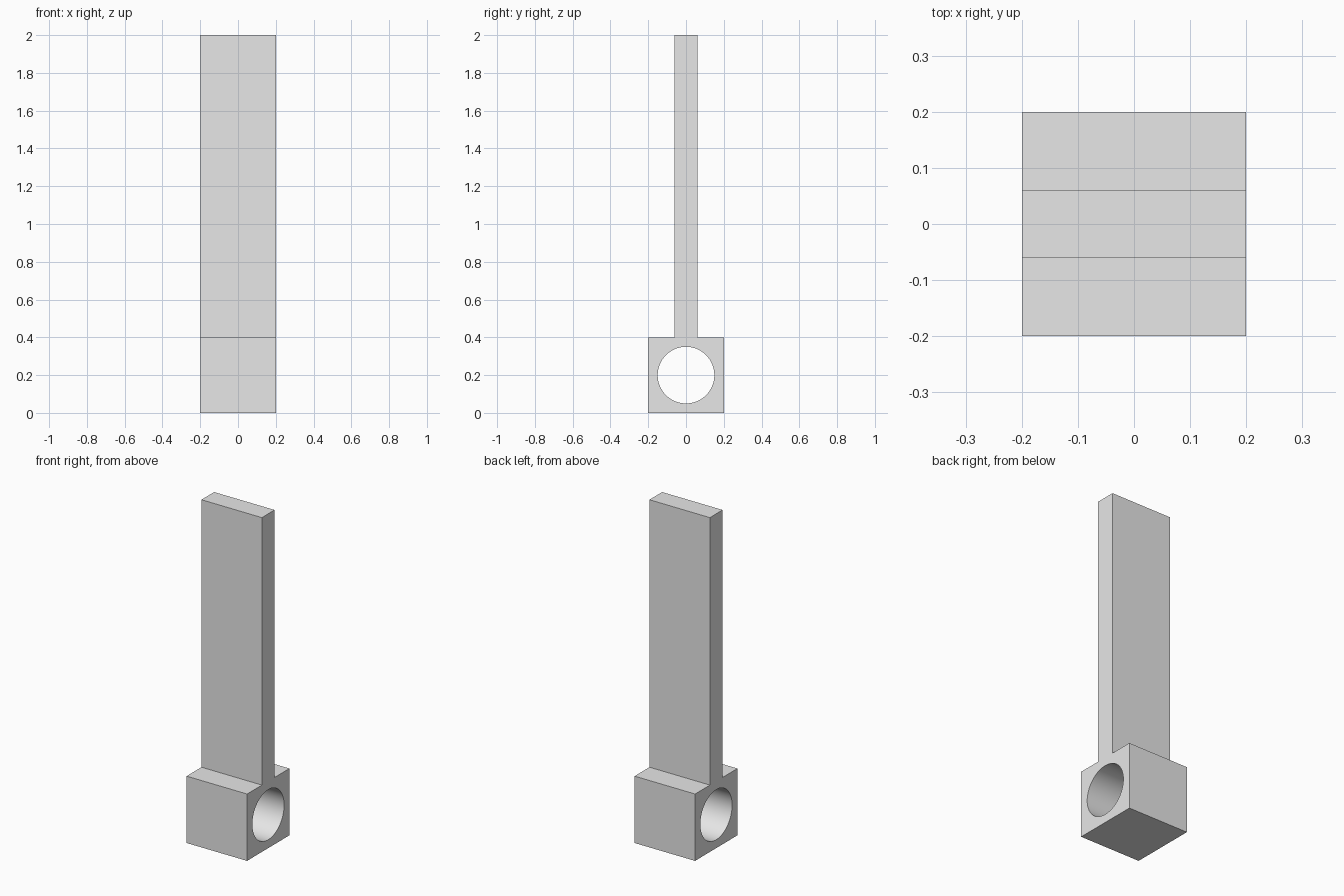
import bpy
import bmesh
import math

cube = bpy.data.objects.get("Cube")
if cube:
    bpy.data.objects.remove(cube, do_unlink=True)

WIDTH, BLOCK, HEIGHT, BLADE, HOLE = 0.4, 0.4, 2.0, 0.12, 0.15

grey = bpy.data.materials.new("light_grey")
grey.use_nodes = True
colour = (0.8, 0.8, 0.8, 1)
grey.diffuse_color = colour
grey.node_tree.nodes["Principled BSDF"].inputs["Base Color"].default_value = colour

# Block and upright blade as one side profile, extruded across the width
half = [(BLOCK / 2, 0), (BLOCK / 2, BLOCK), (BLADE / 2, BLOCK), (BLADE / 2, HEIGHT)]
outline = half + [(-y, z) for y, z in reversed(half)]
bm = bmesh.new()
face = bm.faces.new([bm.verts.new((-WIDTH / 2, y, z)) for y, z in outline])
extruded = bmesh.ops.extrude_face_region(bm, geom=[face])["geom"]
bmesh.ops.translate(bm, vec=(WIDTH, 0, 0),
                    verts=[g for g in extruded if isinstance(g, bmesh.types.BMVert)])
bmesh.ops.recalc_face_normals(bm, faces=bm.faces)
mesh = bpy.data.meshes.new("lever_arm")
bm.to_mesh(mesh)
bm.free()
mesh.materials.append(grey)
arm = bpy.data.objects.new("lever_arm", mesh)
bpy.context.collection.objects.link(arm)

# Round bore through the block from side to side
bpy.ops.mesh.primitive_cylinder_add(vertices=64, radius=HOLE, depth=WIDTH * 2,
                                    location=(0, 0, BLOCK / 2),
                                    rotation=(0, math.pi / 2, 0))
cutter = bpy.context.object
cutter.name = "bore_cutter"
cutter.data.materials.append(grey)

bpy.ops.object.select_all(action='DESELECT')
arm.select_set(True)
bpy.context.view_layer.objects.active = arm
bore = arm.modifiers.new("bore", 'BOOLEAN')
bore.operation = 'DIFFERENCE'
bore.solver = 'EXACT'
bore.object = cutter
bpy.ops.object.modifier_apply(modifier=bore.name)
bpy.data.objects.remove(cutter, do_unlink=True)
bpy.ops.object.shade_smooth_by_angle(angle=math.radians(30))
